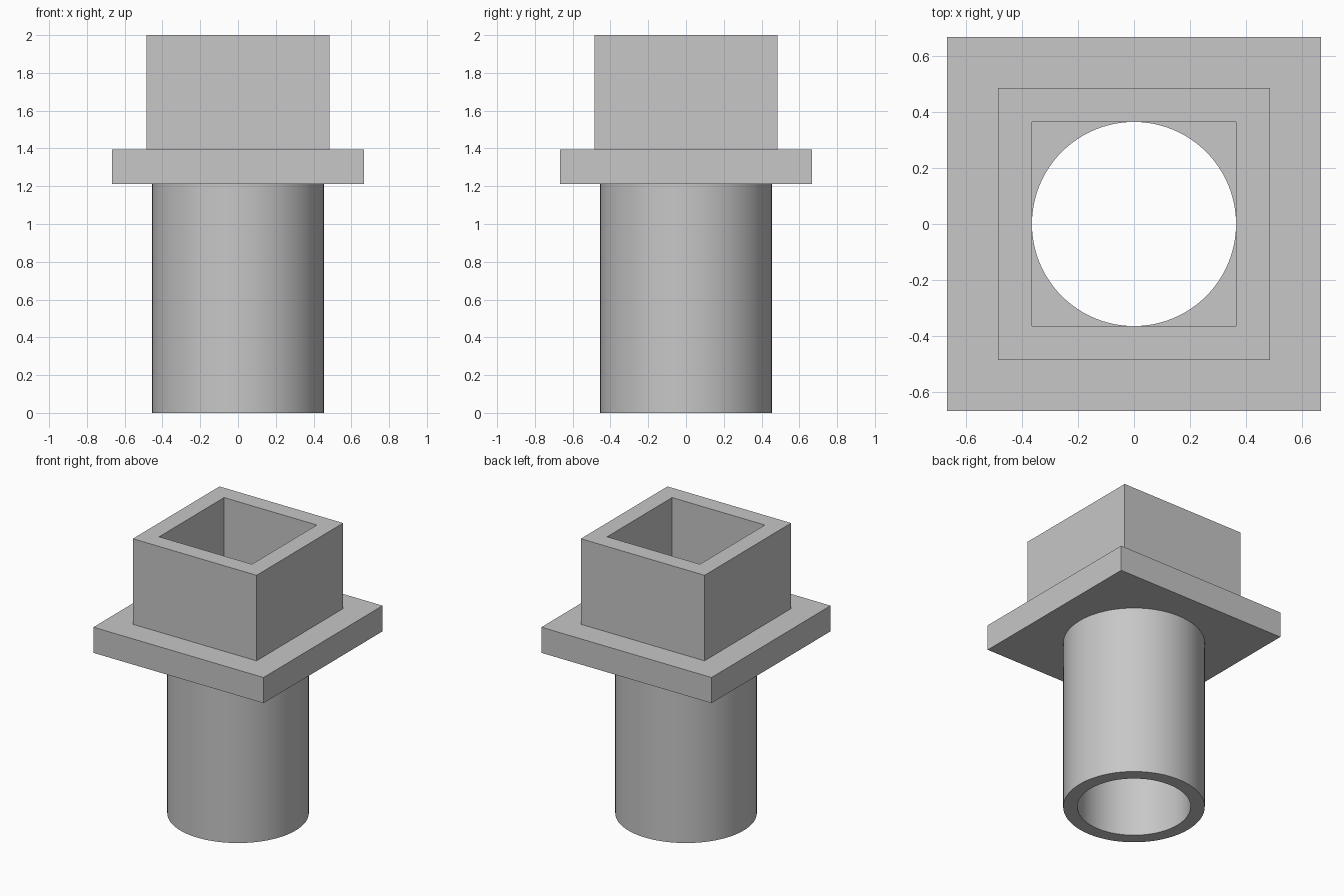
import bpy

cube = bpy.data.objects.get("Cube")
if cube:
    bpy.data.objects.remove(cube, do_unlink=True)

U = 2 / 33              # design unit
SIDES = 96
Z_TUBE, Z_FLANGE, Z_TOP = 20 * U, 23 * U, 33 * U
BORE = 6 * U            # half width of the square bore, radius of the round one

grey = bpy.data.materials.new("light grey")
grey.use_nodes = True
grey.diffuse_color = (0.57, 0.57, 0.57, 1)
grey.node_tree.nodes["Principled BSDF"].inputs["Base Color"].default_value = grey.diffuse_color


def block(name, half, z0, z1):
    bpy.ops.mesh.primitive_cube_add(size=1, location=(0, 0, (z0 + z1) / 2))
    ob = bpy.context.object
    ob.scale = (2 * half, 2 * half, z1 - z0)
    return finish(ob, name)


def rod(name, radius, z0, z1):
    bpy.ops.mesh.primitive_cylinder_add(vertices=SIDES, radius=radius, depth=z1 - z0,
                                        location=(0, 0, (z0 + z1) / 2))
    return finish(bpy.context.object, name)


def finish(ob, name):
    ob.name = name
    ob.data.materials.append(grey)
    bpy.ops.object.transform_apply(location=True, scale=True, rotation=True)
    return ob


def hollow(ob, cutter):
    """Cut the bore out of a part, apply it and drop the cutter."""
    cutter.hide_render = True
    mod = ob.modifiers.new("bore", 'BOOLEAN')
    mod.operation = 'DIFFERENCE'
    mod.solver = 'EXACT'
    mod.object = cutter
    bpy.ops.object.select_all(action='DESELECT')
    bpy.context.view_layer.objects.active = ob
    ob.select_set(True)
    bpy.ops.object.modifier_apply(modifier=mod.name)
    bpy.data.objects.remove(cutter, do_unlink=True)
    bpy.ops.object.shade_smooth_by_angle(angle=0.5)


# Round tube
hollow(rod("round_tube", 7.5 * U, 0, Z_TUBE), rod("bore_cutter", BORE, -1, 3))

# Square flange with a round hole
hollow(block("flange", 11 * U, Z_TUBE, Z_FLANGE), rod("bore_cutter", BORE, -1, 3))

# Square socket
hollow(block("square_socket", 8 * U, Z_FLANGE, Z_TOP), block("bore_cutter", BORE, 0, 3))
